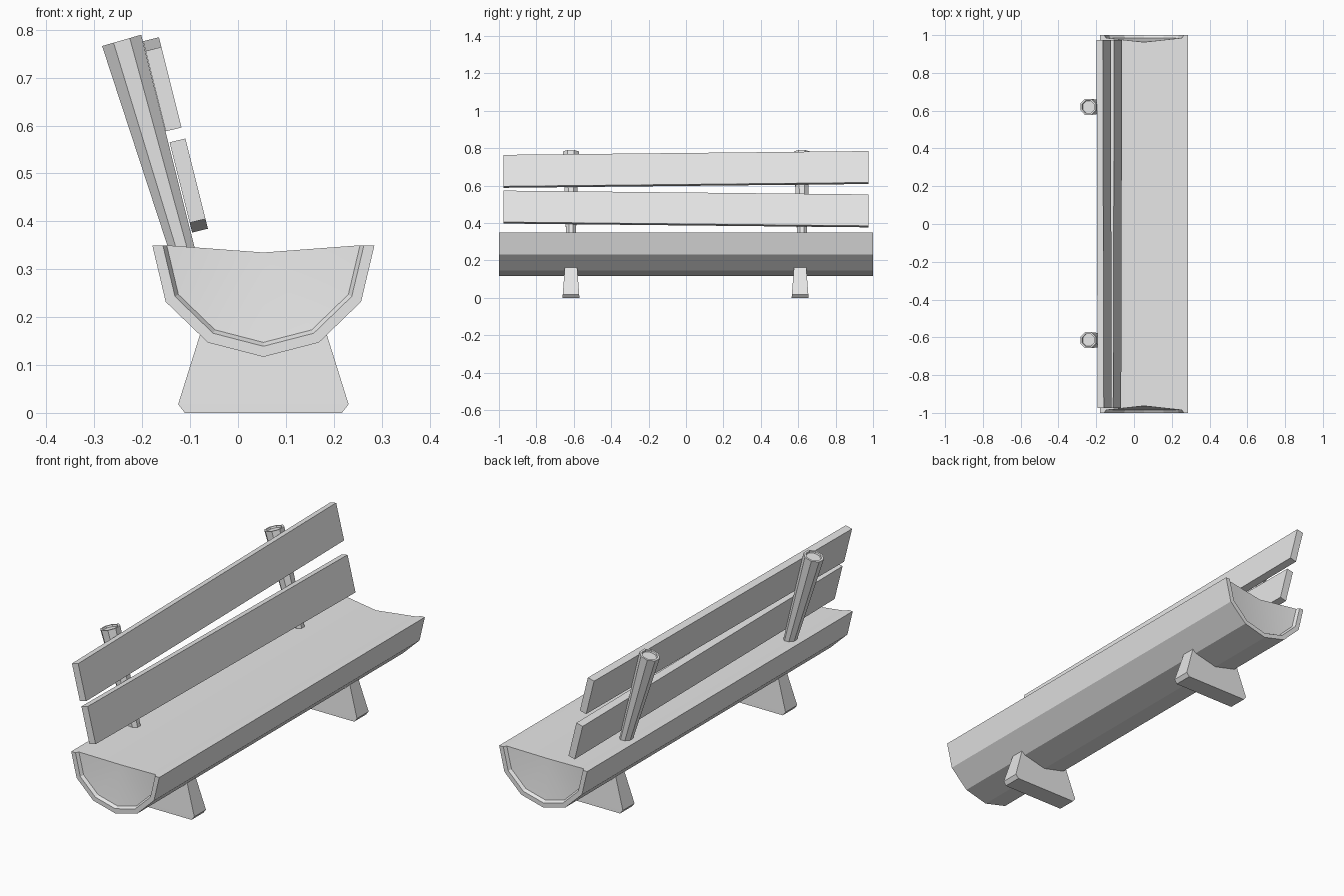
import bpy, bmesh, math
from mathutils import Vector, Matrix

if "Cube" in bpy.data.objects:
    bpy.data.objects.remove(bpy.data.objects["Cube"])

grey = bpy.data.materials.new("pale grey")
grey.use_nodes = True
grey.diffuse_color = (0.8, 0.8, 0.8, 1)
grey.node_tree.nodes["Principled BSDF"].inputs["Base Color"].default_value = grey.diffuse_color


def finish(name, bm):
    bmesh.ops.recalc_face_normals(bm, faces=bm.faces)
    mesh = bpy.data.meshes.new(name)
    bm.to_mesh(mesh)
    bm.free()
    mesh.materials.append(grey)
    obj = bpy.data.objects.new(name, mesh)
    bpy.context.collection.objects.link(obj)
    bpy.ops.object.select_all(action="DESELECT")
    obj.select_set(True)
    bpy.context.view_layer.objects.active = obj
    bpy.ops.object.shade_smooth_by_angle(angle=math.radians(20))
    return obj


def loft(name, rings):
    """Closed solid through matching rings of points, capped at both ends."""
    bm = bmesh.new()
    loops = [[bm.verts.new(p) for p in ring] for ring in rings]
    n = len(loops[0])
    for a, b in zip(loops, loops[1:]):
        for i in range(n):
            j = (i + 1) % n
            bm.faces.new((a[i], a[j], b[j], b[i]))
    bm.faces.new(loops[0])
    bm.faces.new(loops[-1])
    return finish(name, bm)


# Half log seat: bark rim, stepped inner edge and hollowed ends
AXIS, TOP = 0.053, 0.35
half = [(0.232, 0), (0.204, -0.118), (0.116, -0.203)]
profile = [(-x, z) for x, z in half] + [(0, -0.233)] + [(x, z) for x, z in reversed(half)]
bm = bmesh.new()
ends = []
for side in (-1, 1):
    rings = [[bm.verts.new((AXIS + x * s, side * y, TOP + z * s)) for x, z in profile]
             for s, y in ((1, 1), (0.905, 1), (0.87, 0.985))]
    hub = bm.verts.new((AXIS, side * 0.963, TOP - 0.015))
    for a, b in zip(rings, rings[1:]):
        for i in range(len(profile) - 1):
            bm.faces.new((a[i], a[i + 1], b[i + 1], b[i]))
    for p, q in zip(rings[-1], rings[-1][1:]):
        bm.faces.new((p, q, hub))
    seat_edge = [r[0] for r in rings] + [hub] + [r[-1] for r in reversed(rings)]
    ends.append((rings[0], seat_edge))
for a, b in zip(*ends):
    for i in range(len(a) - 1):
        bm.faces.new((a[i], a[i + 1], b[i + 1], b[i]))
finish("log_seat", bm)

# Feet: tapered blocks with clipped lower corners
foot_levels = [(0, 0.164, 0.045), (0.018, 0.178, 0.044), (0.2, 0.121, 0.03)]
for name, y in (("front_foot", -0.615), ("back_foot", 0.61)):
    loft(name, [[(AXIS + sx * w, y + sy * d, z)
                 for sx, sy in ((-1, -1), (1, -1), (1, 1), (-1, 1))]
                for z, w, d in foot_levels])

# Leaning posts: tapered octagons with a recessed top
base, tip = Vector((-0.105, 0, 0.3)), Vector((-0.243, 0, 0.778))
lean = (tip - base).to_track_quat("Z", "Y").to_matrix().to_4x4()
length = (tip - base).length
for name, y in (("front_post", -0.615), ("back_post", 0.62)):
    place = Matrix.Translation(base + Vector((0, y, 0))) @ lean
    loft(name, [[place @ Vector((r * math.cos(t), r * math.sin(t), h))
                 for t in (math.radians(45 * k + 22.5) for k in range(8))]
                for r, h in ((0.027, 0), (0.046, length), (0.036, length), (0.034, length - 0.008))])

# Backrest boards: slightly skewed planks, each end slid along the lean
up = Vector((-0.042, 0, 0.168))
depth = Vector((-0.033, 0, -0.008))
slide = up.normalized()
for name, corner, rise in (("upper_board", (-0.118, 0, 0.596), 0.021),
                           ("lower_board", (-0.068, 0, 0.405), -0.021)):
    rings = []
    for y, shift in ((-0.975, 0), (0.975, rise)):
        start = Vector(corner) + Vector((0, y, 0)) + slide * shift
        rings.append([start, start + up, start + up + depth, start + depth])
    loft(name, rings)
